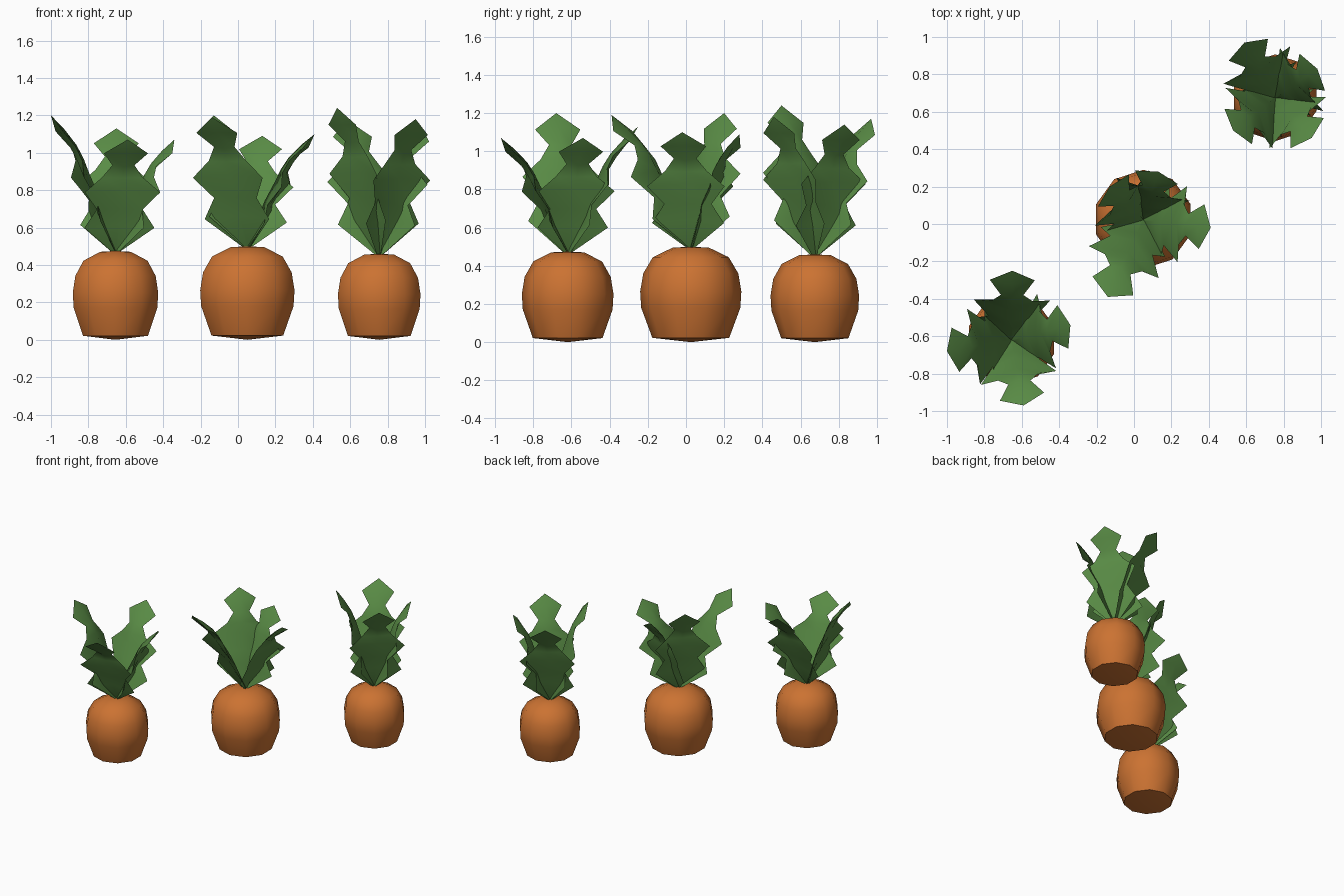
import bpy, bmesh, math
from mathutils import Vector

if "Cube" in bpy.data.objects:
    bpy.data.objects.remove(bpy.data.objects["Cube"])


def material(name, rgb):
    m = bpy.data.materials.new(name)
    m.diffuse_color = (*rgb, 1)
    m.use_nodes = True
    m.node_tree.nodes["Principled BSDF"].inputs["Base Color"].default_value = m.diffuse_color
    return m


ORANGE = material("carrot orange", (0.60, 0.17, 0.032))
GREEN = material("leaf green", (0.10, 0.26, 0.06))


def finish(bm, name, mat, angle):
    bmesh.ops.recalc_face_normals(bm, faces=bm.faces)
    me = bpy.data.meshes.new(name)
    bm.to_mesh(me)
    bm.free()
    me.materials.append(mat)
    ob = bpy.data.objects.new(name, me)
    bpy.context.collection.objects.link(ob)
    bpy.ops.object.select_all(action='DESELECT')
    ob.select_set(True)
    bpy.context.view_layer.objects.active = ob
    bpy.ops.object.shade_smooth_by_angle(angle=math.radians(angle))
    return ob


def bridge(bm, rings):
    for a, b in zip(rings, rings[1:]):
        for i in range(len(a)):
            j = (i + 1) % len(a)
            bm.faces.new((a[i], a[j], b[j], b[i]))


# Root: ten-sided barrel, (radius fraction, height fraction)
ROOT = [(0.76, 0.045), (0.98, 0.36), (1.0, 0.53), (0.94, 0.72), (0.75, 0.89), (0.36, 0.99)]


def carrot_root(x, y, radius, top):
    bm = bmesh.new()
    rings = []
    for r, h in ROOT:
        rings.append([bm.verts.new((x + radius * r * math.cos(math.radians(18 + 36 * k)),
                                    y + radius * r * math.sin(math.radians(18 + 36 * k)),
                                    h * top)) for k in range(10)])
    bridge(bm, rings)
    for ring, z in ((rings[0], 0.0), (rings[-1], top)):
        c = bm.verts.new((x, y, z))
        for i in range(10):
            bm.faces.new((ring[i], ring[(i + 1) % 10], c))
    finish(bm, "carrot_root", ORANGE, 50)


# Leaf: (reach fraction, height fraction, half width, outward curl of the edge, half thickness)
LEAF = [(0.0, -0.02, 0.012, 0.0, 0.008),
        (0.20, 0.25, 0.19, 0.05, 0.016),
        (0.30, 0.39, 0.125, 0.02, 0.018),
        (0.46, 0.57, 0.205, 0.05, 0.018),
        (0.54, 0.67, 0.11, 0.01, 0.018),
        (0.65, 0.77, 0.06, 0.0, 0.018),
        (0.83, 0.89, 0.12, 0.015, 0.014)]


def leaf(x, y, base, tip):
    """Jagged blade with a diamond section, leaning from the crown to its tip."""
    bm = bmesh.new()
    root, tip = Vector((x, y, base)), Vector(tip)
    flat = Vector((tip.x - x, tip.y - y, 0))
    out = flat.normalized()
    side = Vector((-out.y, out.x, 0))
    rise = tip.z - base
    normal = (out * rise - Vector((0, 0, flat.length))).normalized()
    rings = []
    for r, h, w, curl, t in LEAF:
        mid = root + flat * r + Vector((0, 0, rise * h))
        edge = mid + normal * curl
        rings.append([bm.verts.new(p) for p in
                      (edge + side * w, mid + normal * t, edge - side * w, mid - normal * t)])
    bridge(bm, rings)
    bm.faces.new(rings[0])
    point = bm.verts.new(tip)
    for i in range(4):
        bm.faces.new((rings[-1][i], rings[-1][(i + 1) % 4], point))
    finish(bm, "leaf", GREEN, 70)


# Each carrot: centre x, y, radius, root height, leaf tips
CARROTS = [
    (-0.655, -0.62, 0.24, 0.475, [(-1.0, -0.68, 1.20), (-0.34, -0.54, 1.07),
                                  (-0.59, -0.97, 1.07), (-0.65, -0.25, 1.13)]),
    (0.05, 0.025, 0.265, 0.50, [(0.41, -0.02, 1.10), (-0.14, -0.39, 1.19),
                                (-0.13, 0.20, 1.20), (0.13, 0.28, 1.09)]),
    (0.755, 0.675, 0.232, 0.46, [(0.53, 0.50, 1.24), (0.95, 0.46, 1.18),
                                 (0.59, 0.97, 1.17), (0.98, 0.83, 1.14)]),
]
for cx, cy, rad, top, tips in CARROTS:
    carrot_root(cx, cy, rad, top)
    for tip in tips:
        leaf(cx, cy, top, tip)
